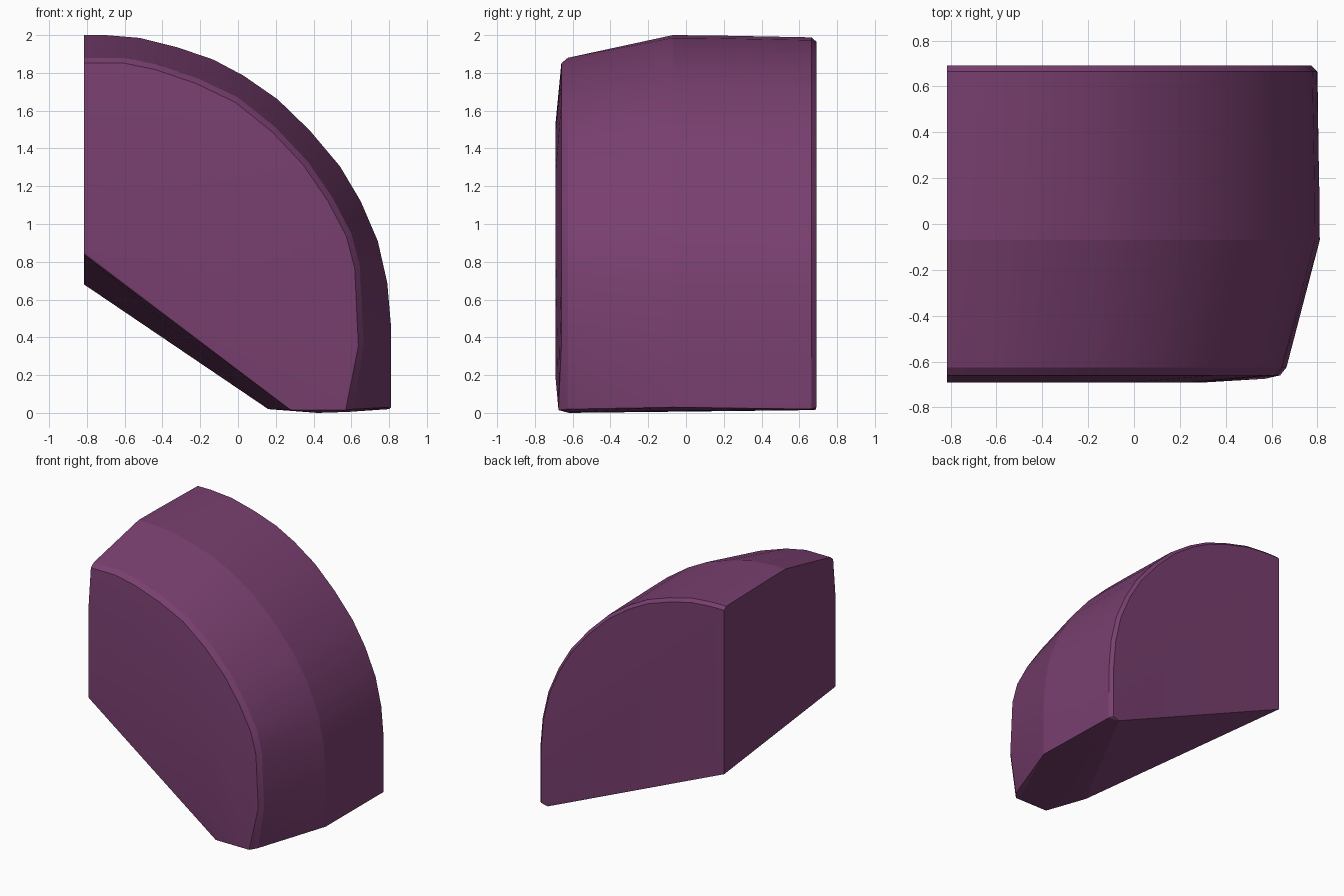
import bpy, bmesh

if "Cube" in bpy.data.objects:
    bpy.data.objects.remove(bpy.data.objects["Cube"])

LEFT = -0.815

# Outer curve (x, z) of the full-size part of the wedge
outer = [(LEFT, 2.0), (-0.70, 2.0), (-0.52, 1.985), (-0.32, 1.935), (-0.13, 1.87),
         (0.03, 1.785), (0.21, 1.66), (0.38, 1.495), (0.54, 1.305), (0.65, 1.12),
         (0.74, 0.91), (0.79, 0.69), (0.81, 0.46), (0.81, 0.03)]

# Smaller curve around the front face
front = [(LEFT, 1.88), (-0.60, 1.88), (-0.43, 1.845), (-0.21, 1.77), (0.0, 1.67),
         (0.20, 1.51), (0.37, 1.33), (0.50, 1.14), (0.60, 0.95), (0.645, 0.78),
         (0.665, 0.36), (0.61, 0.02)]

# Crown of the slightly domed front face
crown = [(LEFT, 1.54), (-0.40, 1.50), (0.0, 1.28), (0.25, 0.90), (0.32, 0.18), (LEFT, 0.85)]


def ring(profile, y, inset=0.0):
    """Place a profile at depth y, pulled in towards the left/bottom corner."""
    return [(x if x == LEFT else x - inset * (x - LEFT) / 1.6, y, z - inset * z / 2)
            for x, z in profile]


points = (ring(outer, -0.07) + ring(outer, 0.15, 0.002) + ring(outer, 0.665, 0.012)
          + ring(outer, 0.69, 0.035)
          + ring(front, -0.625) + ring(front, -0.66, 0.03) + ring(crown, -0.69))

# Lower corners: the twisted sloping underside and the small flat foot
points += [(LEFT, 0.69, 0.68), (LEFT, -0.685, 0.84), (0.16, -0.36, 0.02),
           (0.28, -0.675, 0.015), (0.57, -0.675, 0.015), (0.42, -0.62, 0.0),
           (0.72, 0.685, 0.015), (0.80, 0.66, 0.02), (0.58, -0.60, 0.005)]

# Tight convex skin around the rings
bm = bmesh.new()
for p in points:
    bm.verts.new(p)
hull = bmesh.ops.convex_hull(bm, input=bm.verts[:])
loose = {g for g in hull["geom_interior"] + hull["geom_unused"]
         if isinstance(g, bmesh.types.BMVert)}
bmesh.ops.delete(bm, geom=list(loose), context='VERTS')
bmesh.ops.dissolve_limit(bm, angle_limit=0.01, verts=bm.verts[:], edges=bm.edges[:])
bmesh.ops.recalc_face_normals(bm, faces=bm.faces[:])
mesh = bpy.data.meshes.new("rounded_wedge")
bm.to_mesh(mesh)
bm.free()

wedge = bpy.data.objects.new("rounded_wedge", mesh)
bpy.context.collection.objects.link(wedge)

# Plum colour
plum = bpy.data.materials.new("plum")
plum.diffuse_color = (0.19, 0.05, 0.16, 1)
plum.use_nodes = True
plum.node_tree.nodes["Principled BSDF"].inputs["Base Color"].default_value = plum.diffuse_color
mesh.materials.append(plum)

# Soft shading on the curve, crisp main edges
bpy.context.view_layer.objects.active = wedge
wedge.select_set(True)
bpy.ops.object.shade_smooth_by_angle(angle=0.2)
